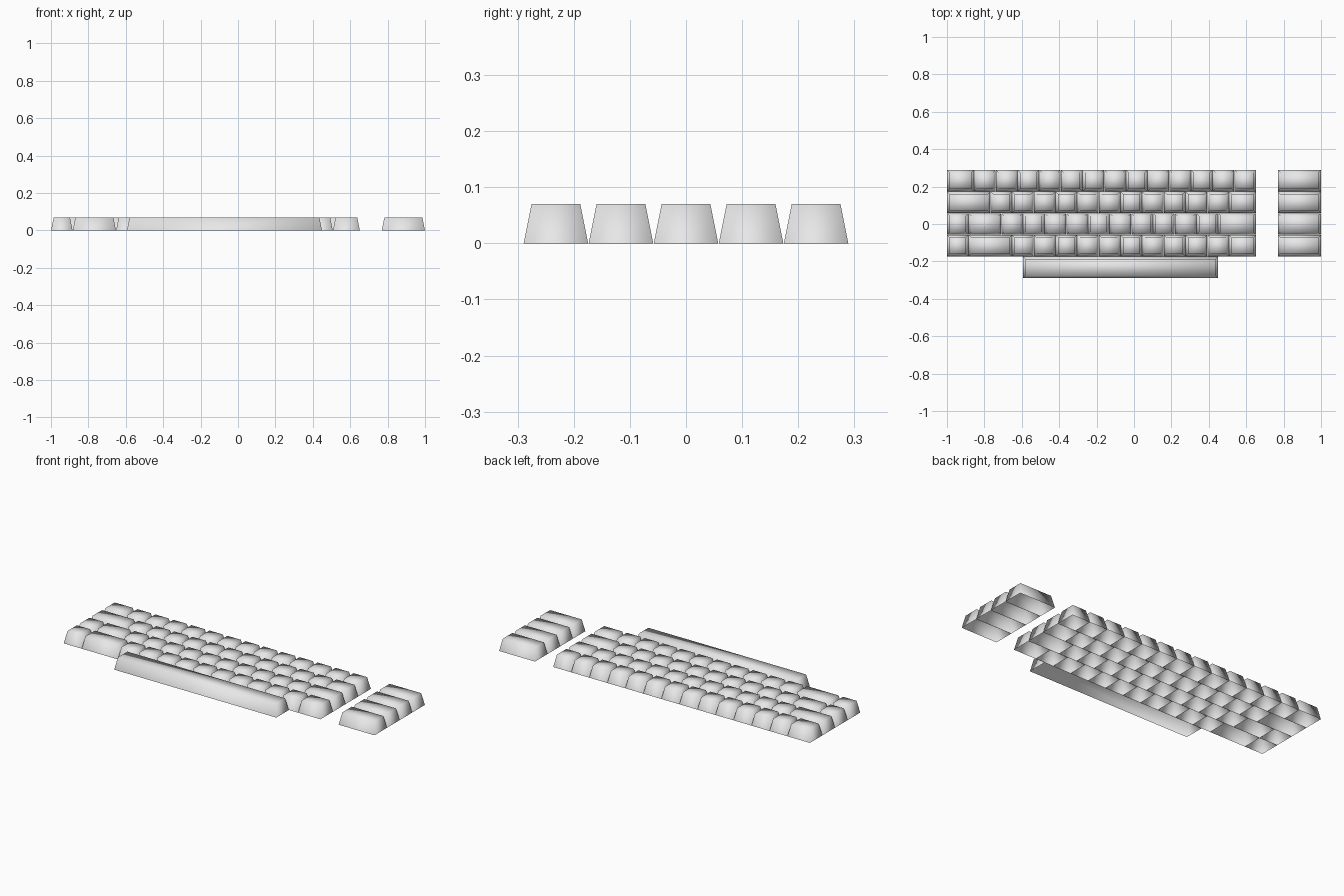
import bpy
import bmesh

# Remove the default cube
cube = bpy.data.objects.get("Cube")
if cube:
    bpy.data.objects.remove(cube)

UNIT = 2 / 17.25      # width of a single key
HEIGHT = 0.07
INSET = 0.014
GAP = 0.0005

grey = bpy.data.materials.new("light_grey")
grey.use_nodes = True
color = (0.8, 0.8, 0.8, 1)
grey.diffuse_color = color
grey.node_tree.nodes["Principled BSDF"].inputs["Base Color"].default_value = color


def keycap(name, start, width, row):
    """Hollow tapered cap, open underneath; start and width in key units, row 0 at the front."""
    x0, x1 = start * UNIT - 1 + GAP, (start + width) * UNIT - 1 - GAP
    y0, y1 = (row - 2.5) * UNIT + GAP, (row - 1.5) * UNIT - GAP
    bm = bmesh.new()

    def ring(d, z):
        corners = ((x0 + d, y0 + d), (x1 - d, y0 + d), (x1 - d, y1 - d), (x0 + d, y1 - d))
        return [bm.verts.new((x, y, z)) for x, y in corners]

    base, top = ring(0, 0), ring(INSET, HEIGHT)
    bm.faces.new(top)
    for i in range(4):
        j = (i + 1) % 4
        bm.faces.new((base[i], base[j], top[j], top[i]))
    for face in bm.faces:
        face.smooth = True
    mesh = bpy.data.meshes.new(name)
    bm.to_mesh(mesh)
    bm.free()
    mesh.materials.append(grey)
    bpy.context.collection.objects.link(bpy.data.objects.new(name, mesh))


# Main block, rows from front to back: first key offset and key widths
rows = [
    ("space_bar", 3.5, [9]),
    ("lower_key", 0, [1, 2] + [1] * 10 + [1.25]),
    ("home_key", 0, [1, 1.5] + [1] * 10 + [1.75]),
    ("upper_key", 0, [2] + [1] * 11 + [1.25]),
    ("number_key", 0, [1.25] + [1] * 13),
]
for row, (name, x, widths) in enumerate(rows):
    for n, width in enumerate(widths):
        keycap(name if len(widths) == 1 else f"{name}_{n + 1}", x, width, row)
        x += width

# Separate column of wide keys on the side
for row in range(1, 5):
    keycap(f"side_key_{row}", 15.25, 2, row)
